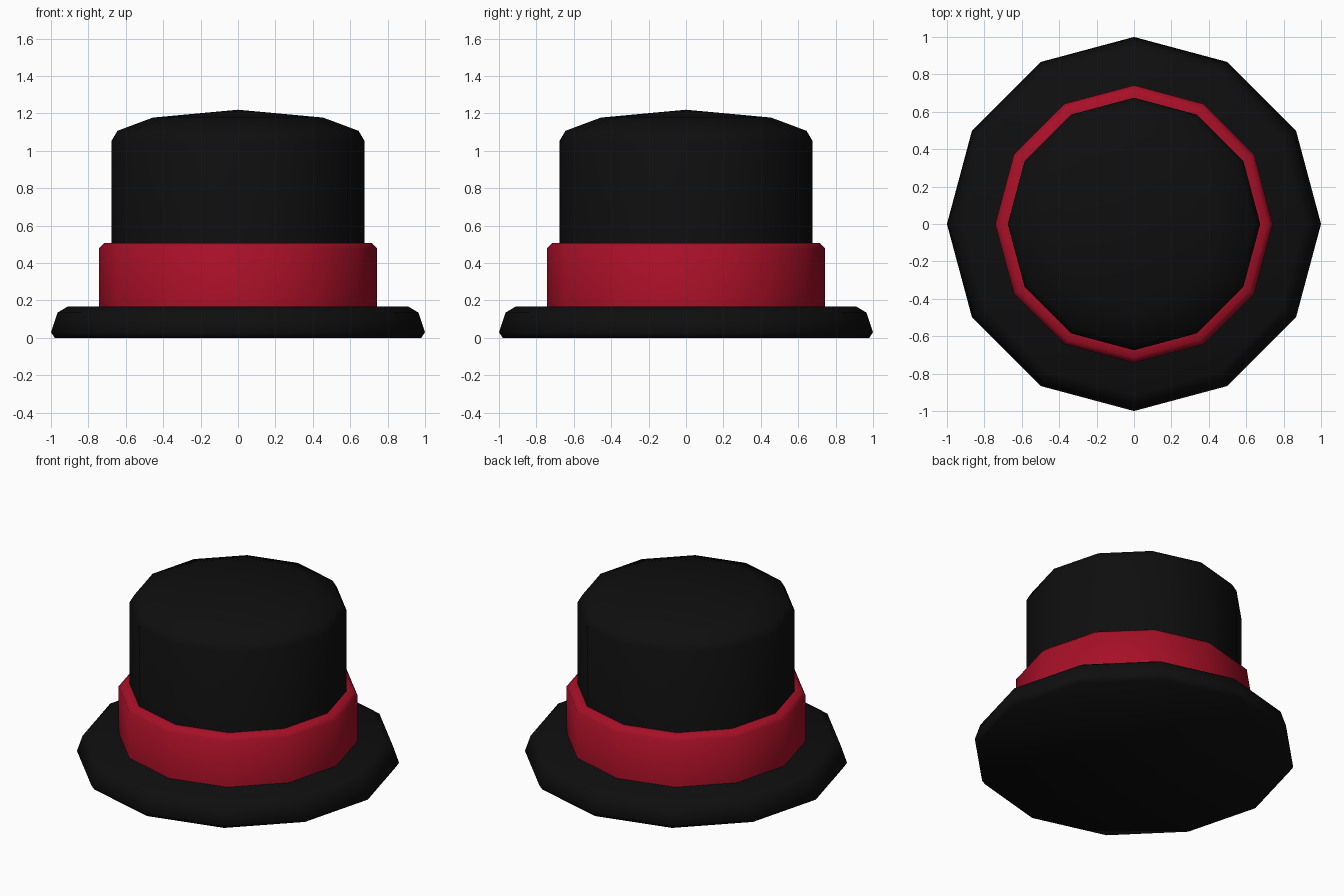
import bpy
import bmesh
import math

SIDES = 12

cube = bpy.data.objects.get("Cube")
if cube:
    bpy.data.objects.remove(cube, do_unlink=True)


def make_material(name, rgb):
    mat = bpy.data.materials.new(name)
    mat.use_nodes = True
    colour = (*rgb, 1.0)
    mat.diffuse_color = colour
    bsdf = next(n for n in mat.node_tree.nodes if n.type == "BSDF_PRINCIPLED")
    bsdf.inputs["Base Color"].default_value = colour
    return mat


def lathe(name, profile, mat):
    """Spin a (radius, height) profile, listed bottom to top, around z."""
    bm = bmesh.new()
    rings = []
    for radius, z in profile:
        if radius == 0:
            rings.append([bm.verts.new((0, 0, z))] * SIDES)
        else:
            angles = [2 * math.pi * i / SIDES for i in range(SIDES)]
            rings.append([bm.verts.new((radius * math.cos(a), radius * math.sin(a), z))
                          for a in angles])
    for low, high in zip(rings, rings[1:]):
        for i in range(SIDES):
            j = (i + 1) % SIDES
            corners = dict.fromkeys((low[i], low[j], high[j], high[i]))
            bm.faces.new(list(corners))
    bmesh.ops.recalc_face_normals(bm, faces=bm.faces)
    mesh = bpy.data.meshes.new(name)
    bm.to_mesh(mesh)
    bm.free()
    mesh.materials.append(mat)
    obj = bpy.data.objects.new(name, mesh)
    bpy.context.collection.objects.link(obj)
    bpy.ops.object.select_all(action="DESELECT")
    obj.select_set(True)
    bpy.context.view_layer.objects.active = obj
    bpy.ops.object.shade_smooth_by_angle(angle=math.radians(60))
    return obj


black = make_material("black felt", (0.0045, 0.0045, 0.0045))
red = make_material("red ribbon", (0.39, 0.005, 0.02))

# Wide brim with a chamfered rim and closed underside
lathe("brim", [(0, 0), (0.98, 0), (1.0, 0.03), (0.965, 0.135),
               (0.912, 0.167), (0, 0.167)], black)

# Tall crown with a gently domed top
lathe("crown", [(0, 0.15), (0.675, 0.15), (0.675, 1.055), (0.645, 1.107),
                (0.455, 1.178), (0, 1.22)], black)

# Ribbon band around the foot of the crown
lathe("hat_band", [(0.66, 0.16), (0.742, 0.16), (0.742, 0.48),
                   (0.714, 0.508), (0.66, 0.508)], red)
